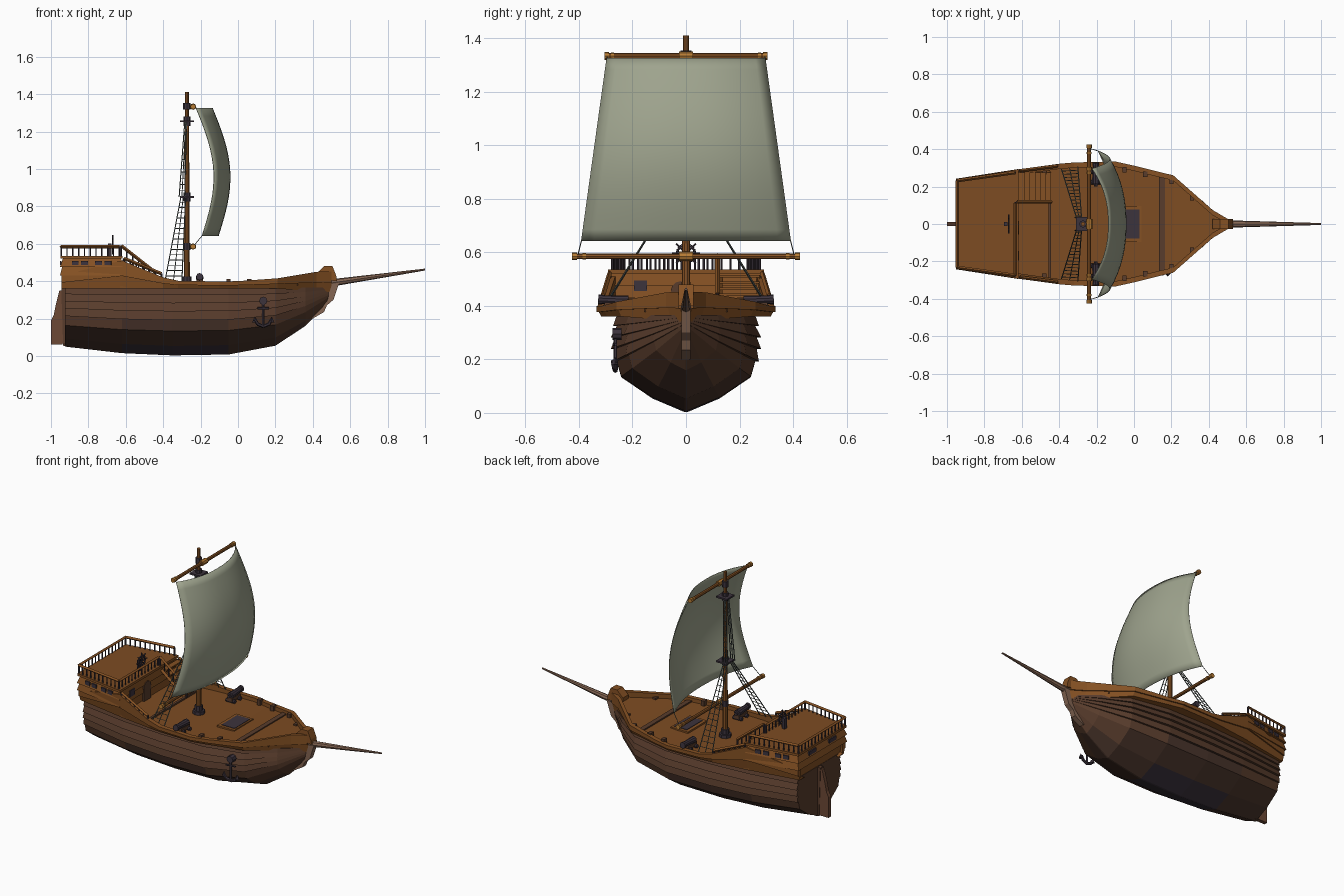
import bpy, bmesh, math
from mathutils import Vector, Matrix

if "Cube" in bpy.data.objects:
    bpy.data.objects.remove(bpy.data.objects["Cube"])

def mat(name, c):
    m = bpy.data.materials.new(name)
    m.diffuse_color = (*c, 1)
    m.use_nodes = True
    m.node_tree.nodes["Principled BSDF"].inputs["Base Color"].default_value = m.diffuse_color
    return m
DECK = mat("deck_wood", (.205, .072, .016))
TRIM = mat("trim_wood", (.235, .082, .017))
HULL = mat("hull_wood", (.098, .045, .025))
SHELL = mat("lower_hull_wood", (.068, .035, .024))
DARK = mat("dark_iron", (.045, .033, .046))
SAIL = mat("sail_cloth", (.345, .37, .27))
ROPE = mat("rope_grey", (.10, .12, .11))
GREY = mat("pale_wood", (.23, .13, .085))
GOLD = mat("golden_wood", (.47, .20, .035))
RUD = mat("rudder_wood", (.15, .065, .035))

def finish(bm, name, *mats):
    bmesh.ops.recalc_face_normals(bm, faces=bm.faces)
    me = bpy.data.meshes.new(name)
    bm.to_mesh(me)
    bm.free()
    for m in mats:
        me.materials.append(m)
    o = bpy.data.objects.new(name, me)
    bpy.context.collection.objects.link(o)
    return o

def bar(bm, p, q, r, r2=None, n=8):
    p, q = Vector(p), Vector(q)
    d = q - p
    M = Matrix.Translation((p + q) / 2) @ d.to_track_quat('Z', 'Y').to_matrix().to_4x4()
    bmesh.ops.create_cone(bm, cap_ends=True, segments=n, radius1=r,
                          radius2=r if r2 is None else r2, depth=d.length, matrix=M)

def box(bm, c, s, rz=0):
    M = Matrix.Translation(c) @ Matrix.Rotation(rz, 4, 'Z') @ Matrix.Diagonal((*s, 1))
    bmesh.ops.create_cube(bm, size=1, matrix=M)

def loft(bm, rings):
    vs = [[bm.verts.new(p) for p in r] for r in rings]
    n = len(vs[0])
    rows = []
    for a, b in zip(vs, vs[1:]):
        for i in range(n):
            j = (i + 1) % n
            bm.faces.new((a[i], a[j], b[j], b[i]))
    bm.faces.new(vs[0])
    bm.faces.new(vs[-1])

def slab(name, pts, t, m, y=0):  # side-view polygon given thickness
    bm = bmesh.new()
    loft(bm, [[(x, y + s * t / 2, z) for x, z in pts] for s in (-1, 1)])
    return finish(bm, name, m)

# hull: lapped planks lofted from stern to bow
stations = [(-.925, .215, .05), (-.62, .255, .015), (-.35, .272, .003), (-.05, .272, .008),
            (.2, .225, .055), (.36, .125, .16), (.49, .012, .29)]
prof = [(0, .02), (.14, .46), (.36, .89), (.52, .95), (.52, 1), (.65, .97), (.65, 1.03),
        (.77, .97), (.77, 1.03), (.89, .95), (.89, 1.0), (1, .95)]
bm = bmesh.new()
rings = []
for x, w, k in stations:
    half = [(x, w * f, k + t * (.365 - k)) for t, f in prof]
    rings.append([(a, -b, c) for a, b, c in reversed(half)] + half)
loft(bm, rings)
for f in bm.faces:
    c = f.calc_center_median()
    low = max(abs(v.co.y) for v in f.verts)
    zt = max(v.co.z for v in f.verts)
    if abs(c.x) < 1 and -.6 < c.x < 0 and zt < .07:
        f.material_index = 2
    elif len(f.verts) == 4 and zt < .2 and c.x < .3:
        f.material_index = 1
finish(bm, "hull", HULL, SHELL, DARK)

# bulwark along both sides
rail = [(-.945, .235, .36, .43), (-.62, .292, .36, .51), (-.40, .322, .36, .42), (-.32, .329, .36, .402),
        (-.1, .334, .36, .398), (.0, .312, .36, .40), (.21, .26, .36, .415), (.42, .075, .345, .45), (.5, .028, .34, .452)]
bm = bmesh.new()
for s in (-1, 1):
    rings = []
    for x, w, b, t in rail:
        m, i = b + .45 * (t - b), max(w - .028, .002)
        sec = [(max(w - .07, .002), b), (w - .018, b), (w - .008, m), (w, m), (w, t), (i, t), (i, b + .01)]
        rings.append([(x, s * y, z) for y, z in sec])
    loft(bm, rings)
finish(bm, "bulwark", TRIM)

# main deck
bm = bmesh.new()
loft(bm, [[(x, -w, z), (x, w, z), (x, w, z - .015), (x, -w, z - .015)] for x, w, z in
          [(-.63, .275, .375), (-.33, .31, .375), (-.1, .315, .375), (.0, .295, .377), (.21, .24, .39), (.49, .02, .425)]])
finish(bm, "main_deck", DECK)

# deck beams and rail knees
bm = bmesh.new()
box(bm, (.15, 0, .388), (.03, .53, .012))
box(bm, (-.45, -.01, .379), (.015, .56, .012))
for s in (-1, 1):
    for x, w in ((-.48, .28), (-.05, .29), (.06, .265), (.2, .23), (.31, .14)):
        box(bm, (x, s * w, .395), (.022, .03, .035))
finish(bm, "deck_beams", HULL)

# hatch
bm = bmesh.new()
box(bm, (-.02, 0, .378), (.12, .19, .016))
finish(bm, "hatch_frame", TRIM)
bm = bmesh.new()
box(bm, (-.015, 0, .386), (.09, .155, .006))
finish(bm, "hatch_cover", DARK)

# stern castle with lapped planks
bm = bmesh.new()
rings = []
for z, o in [(.36, -.02), (.43, -.006), (.43, .01), (.475, -.002), (.475, .01), (.52, -.006), (.52, .008), (.535, .008)]:
    a, b = -.942 - o, -.622 + o * .5
    rings.append([(a, -.232 - o, z), (a, .232 + o, z), (b, .284 + o, z), (b, -.284 - o, z)])
loft(bm, rings)
for f in bm.faces:
    f.material_index = 1 if f.calc_center_median().z > .533 else 0
finish(bm, "stern_castle", TRIM, DECK)

# castle windows and door
bm = bmesh.new()
for s in (-1, 1):
    for x in (-.87, -.82, -.745, -.695):
        y = .232 + (x + .942) / .32 * .052 + .005
        box(bm, (x, s * y, .497), (.036, .008, .024), s * .16)
    box(bm, (-.948, s * .1, .497), (.008, .07, .024))
box(bm, (-.62, -.17, .475), (.009, .05, .04))
finish(bm, "castle_windows", DARK)
bm = bmesh.new()
bar(bm, (-.625, -.02, .455), (-.615, -.02, .455), .037, n=12)
box(bm, (-.62, -.02, .415), (.01, .07, .08))
finish(bm, "castle_door", HULL)

# castle railing: top rails with balusters
top, post = bmesh.new(), bmesh.new()
path = [(-.635, .112), (-.635, -.275), (-.945, -.232), (-.945, .232), (-.635, .275)]
def fence(p, q, h, n):
    p, q = Vector(p), Vector(q)
    up = Vector((0, 0, h))
    bar(top, p + up, q + up, .009, n=4)
    for i in range(n + 1):
        c = p.lerp(q, i / n)
        bar(post, c, c + up, .006 if i in (0, n) else .004, n=6)
for a, b in zip(path, path[1:]):
    L = math.dist(a, b)
    fence((*a, .532), (*b, .532), .052, round(L / .032))
fence((-.625, .118, .53), (-.44, .118, .385), .06, 6)
for s in (-1, 1):
    fence((-.61, s * .285, .50), (-.41, s * .31, .418), .022, 6)
finish(top, "railing_tops", TRIM)
finish(post, "railing_balusters", DARK)

# stairs up to the castle
bm = bmesh.new()
for i in range(6):
    z = .51 - i * .023
    box(bm, (-.60 + i * .028, .2, z), (.034, .15, .009))
for y in (.125, .275):
    bar(bm, (-.62, y, .505), (-.45, y, .37), .011, n=4)
finish(bm, "stairs", TRIM)

# steering wheel
bm = bmesh.new()
N = 12
ring = [(-.67, .034 * math.cos(2 * math.pi * i / N), .595 + .034 * math.sin(2 * math.pi * i / N)) for i in range(N)]
for i in range(N):
    bar(bm, ring[i], ring[(i + 1) % N], .005, n=6)
for i in range(4):
    d = Vector((0, math.cos(i * math.pi / 4), math.sin(i * math.pi / 4))) * .052
    bar(bm, Vector((-.67, 0, .595)) - d, Vector((-.67, 0, .595)) + d, .0035, n=6)
box(bm, (-.685, 0, .565), (.018, .022, .07))
finish(bm, "steering_wheel", DARK)

# stern post, rudder, stem and bowsprit
slab("stern_post", [(-.905, .05), (-.935, .055), (-.945, .36), (-.905, .36)], .03, HULL)
slab("rudder", [(-.935, .07), (-.935, .35), (-.955, .35), (-.975, .27), (-.985, .22), (-1, .19), (-1, .06), (-.94, .06)], .024, RUD)
slab("stem", [(.36, .2), (.40, .2), (.46, .235), (.475, .27), (.51, .30), (.54, .39), (.52, .42), (.44, .42)], .034, GREY)
slab("stem_head", [(.42, .41), (.53, .40), (.525, .43), (.505, .48), (.46, .48), (.42, .44)], .055, TRIM)
bm = bmesh.new()
bar(bm, (.46, 0, .385), (1, 0, .462), .021, .005)
finish(bm, "bowsprit", GREY)

# mast with collars
MX = -.273
bm = bmesh.new()
bar(bm, (MX, 0, .37), (MX, 0, 1.41), .0165, .011, 10)
finish(bm, "mast", TRIM)
bm = bmesh.new()
bar(bm, (MX, 0, .375), (MX, 0, .395), .036, n=8)
bar(bm, (MX, 0, .395), (MX, 0, .425), .024, n=8)
for z in (.85, 1.255):
    box(bm, (MX, 0, z), (.075, .075, .01))
    bar(bm, (MX, 0, z - .025), (MX, 0, z + .025), .019)
for z in (.585, 1.335):
    bar(bm, (MX, 0, z - .018), (MX, 0, z + .018), .02)
finish(bm, "mast_collars", DARK)

# yards with end caps and sleeves
yard, cap = bmesh.new(), bmesh.new()
for z, h in ((.585, .425), (1.333, .305)):
    bar(yard, (-.24, -h, z), (-.24, h, z), .0105)
    bar(cap, (-.24, -.026, z), (-.24, .026, z), .017)
    bar(cap, (MX, 0, z), (-.24, 0, z), .012)
    for s in (-1, 1):
        bar(cap, (-.24, s * (h - .018), z), (-.24, s * h, z), .0145)
        bar(cap, (-.24, s * h * .88, z), (-.24, s * (h * .88 + .012), z), .013)
finish(yard, "yards", TRIM)
finish(cap, "yard_fittings", GOLD)

# billowing sail
bm = bmesh.new()
NU, NV = 16, 16
g = []
for j in range(NV + 1):
    s = j / NV
    row = []
    for i in range(NU + 1):
        u = 2 * i / NU - 1
        x = -.222 + .032 * s + .078 * math.sin(math.pi * s) + .087 * (1 - abs(u) ** 2.3)
        row.append(bm.verts.new((x, u * (.297 + .095 * s), 1.325 - .683 * s)))
    g.append(row)
for j in range(NV):
    for i in range(NU):
        bm.faces.new((g[j][i], g[j][i + 1], g[j + 1][i + 1], g[j + 1][i]))
for f in bm.faces:
    f.smooth = True
sail = finish(bm, "sail", SAIL)
sol = sail.modifiers.new("thickness", 'SOLIDIFY')
sol.thickness = .004

# shrouds with rungs, sail ropes
bm = bmesh.new()
def ladder(a0, a1, b0, b1, n):
    a0, a1, b0, b1 = map(Vector, (a0, a1, b0, b1))
    bar(bm, a0, a1, .003, n=5)
    bar(bm, b0, b1, .003, n=5)
    bar(bm, (a0 + b0) / 2, (a1 + b1) / 2, .0025, n=5)
    for i in range(1, n):
        bar(bm, a0.lerp(a1, i / n), b0.lerp(b1, i / n), .002, n=4)
for s in (-1, 1):
    ladder((-.39, s * .30, .40), (-.305, s * .025, .85), (-.30, s * .305, .40), (-.28, s * .025, .85), 16)
    ladder((-.315, s * .035, .85), (-.285, s * .016, 1.25), (-.285, s * .037, .85), (-.275, s * .016, 1.25), 12)
    bar(bm, (-.19, s * .39, .645), (-.24, s * .405, .585), .002, n=5)
    bar(bm, (-.222, s * .295, 1.325), (-.24, s * .295, 1.333), .003, n=5)
finish(bm, "rigging", ROPE)

# cannons on carriages, pointing outboard
gun, car = bmesh.new(), bmesh.new()
for s in (-1, 1):
    bar(gun, (-.205, s * .215, .418), (-.205, s * .325, .424), .021, .015, 10)
    bar(gun, (-.205, s * .313, .423), (-.205, s * .328, .424), .019, n=10)
    bar(gun, (-.205, s * .2, .418), (-.205, s * .215, .418), .009)
    box(car, (-.205, s * .25, .398), (.036, .085, .022))
    for y in (.222, .278):
        bar(gun, (-.235, s * y, .386), (-.175, s * y, .386), .012)
finish(gun, "cannons", DARK)
finish(car, "cannon_carriages", HULL)

# anchor on the front side, with hawse plate
bm = bmesh.new()
A = [(.09, -.272, .195), (.105, -.268, .17), (.135, -.264, .158), (.165, -.262, .17), (.18, -.262, .195)]
for p, q in zip(A, A[1:]):
    bar(bm, p, q, .009, n=6)
bar(bm, (.135, -.264, .16), (.135, -.264, .29), .007, n=6)
bar(bm, (.105, -.27, .255), (.165, -.262, .255), .006, n=6)
bar(bm, (.135, -.24, .295), (.135, -.275, .295), .022, n=8)
for x in (.09, .18):
    bar(bm, (x, -.266, .18), (x, -.266, .208), .014, .002, 4)
finish(bm, "anchor", DARK)
